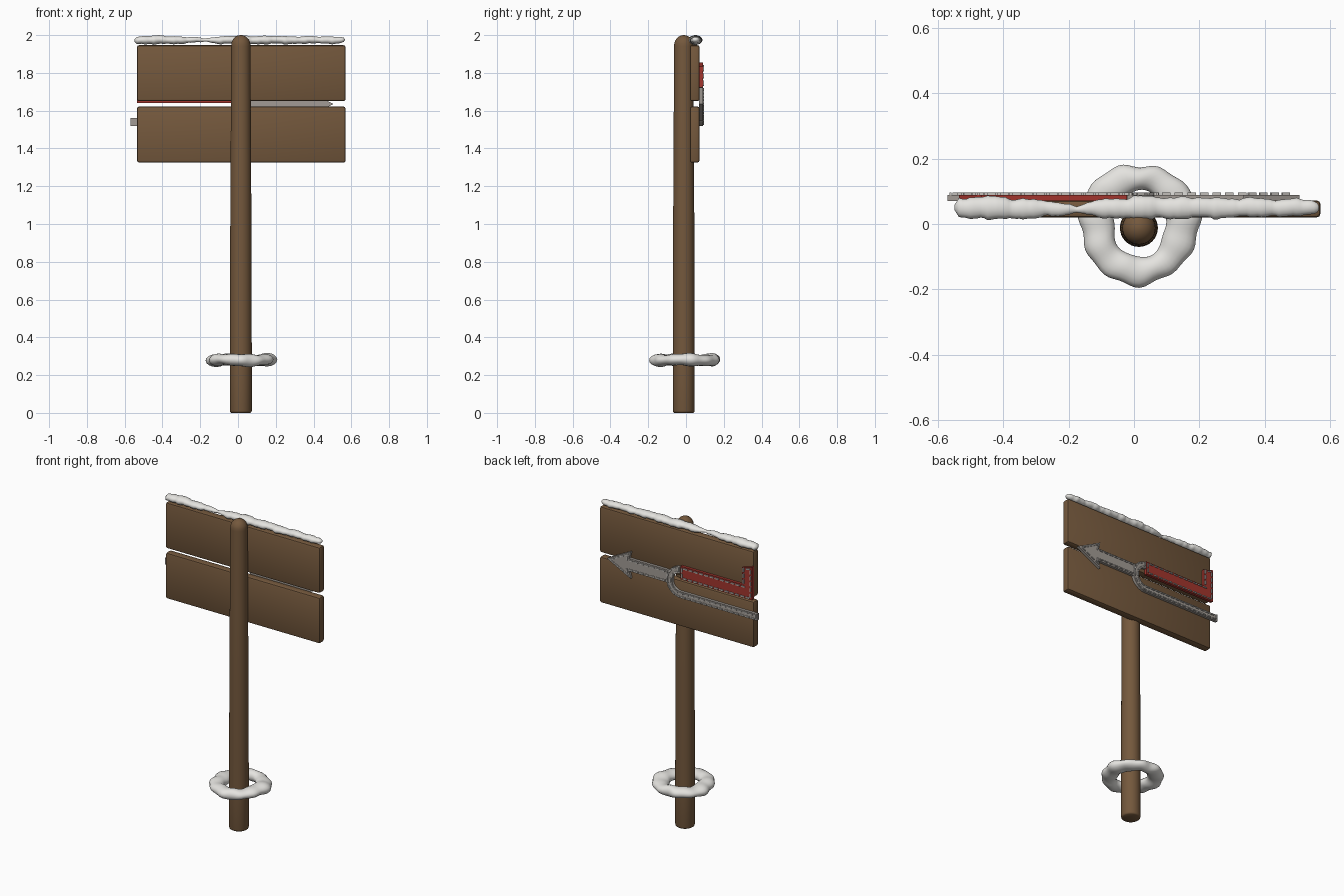
import bpy, bmesh, math
from mathutils import Vector

if "Cube" in bpy.data.objects:
    bpy.data.objects.remove(bpy.data.objects["Cube"])


def material(name, rgb):
    m = bpy.data.materials.new(name)
    m.diffuse_color = (*rgb, 1)
    m.use_nodes = True
    m.node_tree.nodes["Principled BSDF"].inputs["Base Color"].default_value = m.diffuse_color
    return m


WOOD = material("brown_wood", (0.175, 0.098, 0.046))
SNOW = material("snow_white", (0.78, 0.77, 0.74))
RED = material("faded_red", (0.36, 0.035, 0.026))
GREY = material("warm_grey", (0.36, 0.33, 0.30))
STITCH = material("light_grey", (0.55, 0.53, 0.50))


def finish(bm, name, mat, smooth=None):
    bmesh.ops.recalc_face_normals(bm, faces=bm.faces)
    me = bpy.data.meshes.new(name)
    bm.to_mesh(me)
    bm.free()
    me.materials.append(mat)
    ob = bpy.data.objects.new(name, me)
    bpy.context.collection.objects.link(ob)
    if smooth is not None:
        bpy.ops.object.select_all(action='DESELECT')
        bpy.context.view_layer.objects.active = ob
        ob.select_set(True)
        bpy.ops.object.shade_smooth_by_angle(angle=math.radians(smooth))
    return ob


def skin(bm, rings, closed=False):
    """Bridge rings of points; cap the ends of an open run."""
    vr = [[bm.verts.new(p) for p in r] for r in rings]
    n = len(vr[0])
    for i in range(len(vr) if closed else len(vr) - 1):
        a, b = vr[i], vr[(i + 1) % len(vr)]
        for k in range(n):
            bm.faces.new((a[k], a[(k + 1) % n], b[(k + 1) % n], b[k]))
    if not closed:
        bm.faces.new(vr[0])
        bm.faces.new(vr[-1])


def add_box(bm, centre, size, angle=0.0):
    """Box turned by angle in the xz plane."""
    ca, sa = math.cos(angle), math.sin(angle)
    r = bmesh.ops.create_cube(bm, size=1)
    for v in r["verts"]:
        x, y, z = (v.co[i] * size[i] for i in range(3))
        v.co = Vector(centre) + Vector((x * ca - z * sa, y, x * sa + z * ca))


# Round post with a domed top
CX, CY = 0.015, -0.012
profile = [(0.050, 0), (0.056, 0.004), (0.058, 0.012), (0.058, 0.3), (0.056, 1.0), (0.051, 1.94)]
profile += [(0.051 * math.cos(a), 1.945 + 0.055 * math.sin(a))
            for a in (math.radians(d) for d in (12, 25, 40, 55, 70, 82, 88))]
bm = bmesh.new()
skin(bm, [[(CX + r * math.cos(k * math.tau / 32), CY + r * math.sin(k * math.tau / 32), z)
           for k in range(32)] for r, z in profile])
finish(bm, "post", WOOD, 60)

# Two bevelled boards
for name, z0, z1 in (("upper_board", 1.65, 1.947), ("lower_board", 1.325, 1.622)):
    bm = bmesh.new()
    add_box(bm, (0.0175, 0.046, (z0 + z1) / 2), (1.105, 0.052, z1 - z0))
    bmesh.ops.bevel(bm, geom=bm.edges[:], offset=0.012, segments=2, affect='EDGES', profile=0.5)
    finish(bm, name, WOOD, 30)


# Raised sign plates with dashed stitching along the outline
def offset_outline(pts, d):
    """Inset a counter-clockwise outline by d."""
    out = []
    for i, p in enumerate(pts):
        p = Vector(p)
        e1 = (p - Vector(pts[i - 1])).normalized()
        e2 = (Vector(pts[(i + 1) % len(pts)]) - p).normalized()
        n1, n2 = Vector((-e1.y, e1.x)), Vector((-e2.y, e2.x))
        out.append(p + (n1 + n2) * d / max(0.25, 1 + n1.dot(n2)))
    return out


def sign_plate(name, pts, mat, inset=0.011):
    bm = bmesh.new()
    face = bm.faces.new([bm.verts.new((x, 0.070, z)) for x, z in pts])
    ext = bmesh.ops.extrude_face_region(bm, geom=[face])
    for v in ext["geom"]:
        if isinstance(v, bmesh.types.BMVert):
            v.co.y = 0.089
    finish(bm, name, mat)
    # walk the inset outline, one dash every step
    path = offset_outline(pts, inset)
    path.append(path[0])
    total = sum((b - a).length for a, b in zip(path, path[1:]))
    count = round(total / 0.038)
    step, walked, nxt = total / count, 0.0, 0.5 * total / count
    bm = bmesh.new()
    for a, b in zip(path, path[1:]):
        d = b - a
        while nxt < walked + d.length:
            c = a + d * ((nxt - walked) / d.length)
            add_box(bm, (c.x, 0.0915, c.y), (0.026, 0.008, 0.007), math.atan2(d.y, d.x))
            nxt += step
        walked += d.length
    finish(bm, name + "_stitches", STITCH)


sign_plate("red_panel", [(-0.535, 1.64), (-0.022, 1.64), (-0.022, 1.725), (-0.465, 1.725),
                         (-0.465, 1.835), (-0.535, 1.855)], RED)
sign_plate("arrow", [(0.505, 1.635), (0.335, 1.722), (0.345, 1.676), (0.06, 1.676),
                     (0.06, 1.594), (0.345, 1.594), (0.335, 1.548)], GREY)


# Curved strip: a half ring running into a straight bar
def arc(r, degs):
    return [(-0.02 + r * math.cos(math.radians(d)), 1.618 + r * math.sin(math.radians(d)))
            for d in degs]


hook = [(-0.57, 1.518)] + arc(0.1, range(-90, 91, 12)) + arc(0.058, range(90, -91, -12)) + [(-0.57, 1.56)]
sign_plate("curved_strip", hook, GREY, 0.009)


# Snow along the top of the boards: lumpy tube, pinched near one third
def lump(t):
    return 0.5 * math.sin(t) + 0.3 * math.sin(2.3 * t + 1.1) + 0.2 * math.sin(4.1 * t + 2.0)


# x, y centre, half width, half height
keys = [(-0.548, 0.05, 0.008, 0.006), (-0.535, 0.05, 0.026, 0.018), (-0.49, 0.05, 0.035, 0.024),
        (-0.35, 0.047, 0.031, 0.021), (-0.23, 0.045, 0.021, 0.015), (-0.175, 0.046, 0.009, 0.008),
        (-0.12, 0.046, 0.025, 0.018), (0.0, 0.05, 0.034, 0.023), (0.2, 0.049, 0.031, 0.021),
        (0.4, 0.05, 0.027, 0.019), (0.54, 0.05, 0.024, 0.019), (0.56, 0.05, 0.015, 0.011),
        (0.566, 0.05, 0.005, 0.004)]
rings = []
for a, b in zip(keys, keys[1:] + [None]):
    n = 1 if b is None else max(1, round((b[0] - a[0]) / 0.011))
    for i in range(n):
        f = i / n
        x, y, w, h = a if b is None else [p + (q - p) * f for p, q in zip(a, b)]
        s = 1 + 0.16 * lump(x * 55)
        zc = 1.974 + 0.003 * lump(x * 31 + 2)
        rings.append([(x, y + 0.003 * lump(x * 40) + w * s * math.cos(k * math.tau / 14),
                       min(zc + h * s * math.sin(k * math.tau / 14), 2.0)) for k in range(14)])
bm = bmesh.new()
skin(bm, rings)
finish(bm, "top_snow", SNOW, 80)

# Lumpy snow ring round the post
rings = []
for i in range(72):
    t = i * math.tau / 72
    ct, st = math.cos(t), math.sin(t)
    outer = 0.184 + 0.005 * math.sin(3 * t + 0.6) + 0.003 * math.sin(7 * t) + 0.004 * math.sin(11 * t)
    inner = 0.079 + 0.023 * st * st + 0.004 * math.sin(5 * t + 1)
    rm, w = (outer + inner) / 2, (outer - inner) / 2
    h = 0.031 + 0.003 * math.sin(4 * t + 1) + 0.002 * math.sin(9 * t)
    zc = 0.28 + 0.003 * math.sin(3 * t + 2)
    rings.append([(0.016 + (rm + w * math.cos(p)) * ct, (rm + w * math.cos(p)) * st,
                   zc + h * math.sin(p)) for p in (k * math.tau / 16 for k in range(16))])
bm = bmesh.new()
skin(bm, rings, closed=True)
finish(bm, "snow_ring", SNOW, 80)
